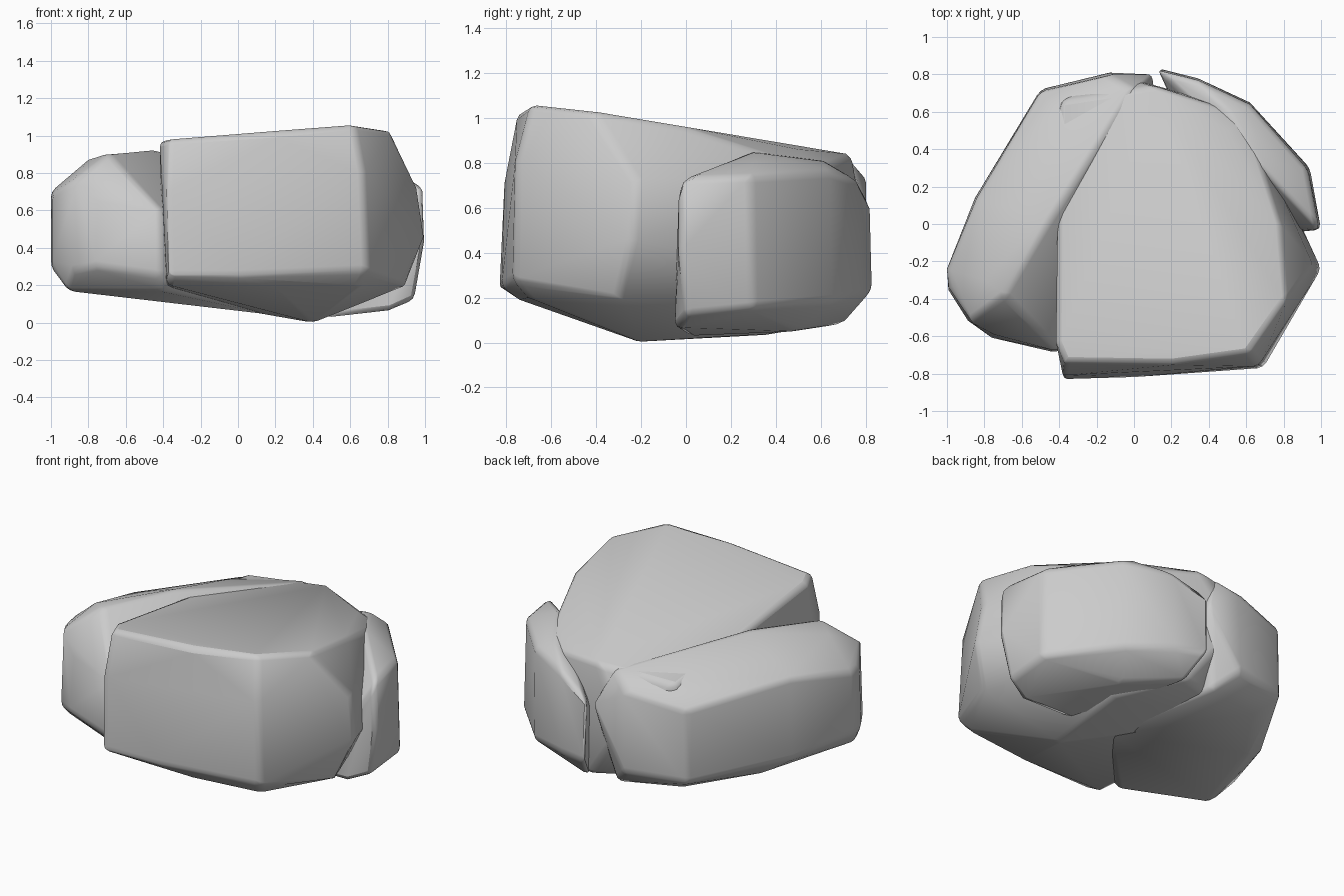
import bpy, bmesh, math

cube = bpy.data.objects.get("Cube")
if cube:
    bpy.data.objects.remove(cube, do_unlink=True)

grey = bpy.data.materials.new("stone_grey")
grey.use_nodes = True
grey.diffuse_color = (0.6, 0.6, 0.6, 1)
grey.node_tree.nodes["Principled BSDF"].inputs["Base Color"].default_value = (0.6, 0.6, 0.6, 1)


def chunk(name, points):
    """A chipped lump of stone: the convex shell around a few corner points."""
    bm = bmesh.new()
    for p in points:
        bm.verts.new(p)
    hull = bmesh.ops.convex_hull(bm, input=bm.verts)
    loose = {v for v in hull["geom_interior"] + hull["geom_unused"]
             if isinstance(v, bmesh.types.BMVert)}
    bmesh.ops.delete(bm, geom=list(loose), context="VERTS")
    bmesh.ops.recalc_face_normals(bm, faces=bm.faces)
    mesh = bpy.data.meshes.new(name)
    bm.to_mesh(mesh)
    bm.free()
    obj = bpy.data.objects.new(name, mesh)
    bpy.context.collection.objects.link(obj)
    mesh.materials.append(grey)
    # Softly worn edges
    bevel = obj.modifiers.new("worn_edges", "BEVEL")
    bevel.width = 0.03
    bevel.segments = 2
    bevel.limit_method = "ANGLE"
    bevel.angle_limit = math.radians(28)
    bpy.ops.object.select_all(action="DESELECT")
    obj.select_set(True)
    bpy.context.view_layer.objects.active = obj
    bpy.ops.object.shade_smooth_by_angle(angle=math.radians(65))
    return obj


# Tall block at the front with a sloping top
chunk("main_block", [
    (-.37, -.74, .98), (-.42, -.62, .97), (.2, -.75, 1.02), (.62, -.69, 1.06),
    (.81, -.42, 1.03), (.78, .0, .96), (.5, .5, .86), (.1, .74, .83), (-.4, .66, .8),
    (-.37, -.83, .25), (-.38, -.81, .7), (0, -.82, .25), (.69, -.77, .28), (.67, -.76, .8),
    (1, -.24, .46), (.96, -.22, .72), (.62, .6, .3), (.6, .58, .76), (-.1, .8, .5),
    (-.38, -.75, .2), (.2, -.74, .19), (.65, -.7, .2), (.9, -.3, .2),
    (.4, -.2, 0), (.45, .35, .03), (.2, .7, .09), (-.4, .5, .14),
])

# Lower lobe, split from the block by a cleft at the front
chunk("side_lobe", [
    (-1, -.24, .3), (-1, -.24, .7), (-1, -.34, .3), (-.99, -.34, .69),
    (-.88, -.53, .28), (-.88, -.52, .76), (-.76, -.61, .3), (-.75, -.59, .65),
    (-.41, -.69, .25), (-.41, -.68, .6), (-.85, .14, .25), (-.84, .14, .76),
    (-.5, .72, .22), (-.5, .71, .68), (-.13, .81, .22), (-.13, .8, .74), (.1, .8, .6),
    (-.69, -.38, .905), (-.8, -.3, .87), (-.45, .02, .93), (-.4, .6, .8), (0, .72, .83),
    (-.91, -.4, .17), (-.4, -.62, .17), (-.7, .2, .15), (-.4, .6, .13), (0, .7, .1), (.2, 0, .04),
])

# Bulge at the rear corner
chunk("rear_bulge", [
    (.14, .83, .23), (.13, .82, .62), (.34, .78, .22), (.34, .77, .72), (.62, .65, .18),
    (.62, .64, .76), (.94, .3, .15), (.93, .29, .74), (1, -.03, .45), (.99, -.03, .73),
    (.94, 0, .12), (.8, -.05, .06), (.5, .6, .82), (.68, .3, .86), (.5, .5, .05),
    (.2, .7, .08), (.5, 0, .03),
])
